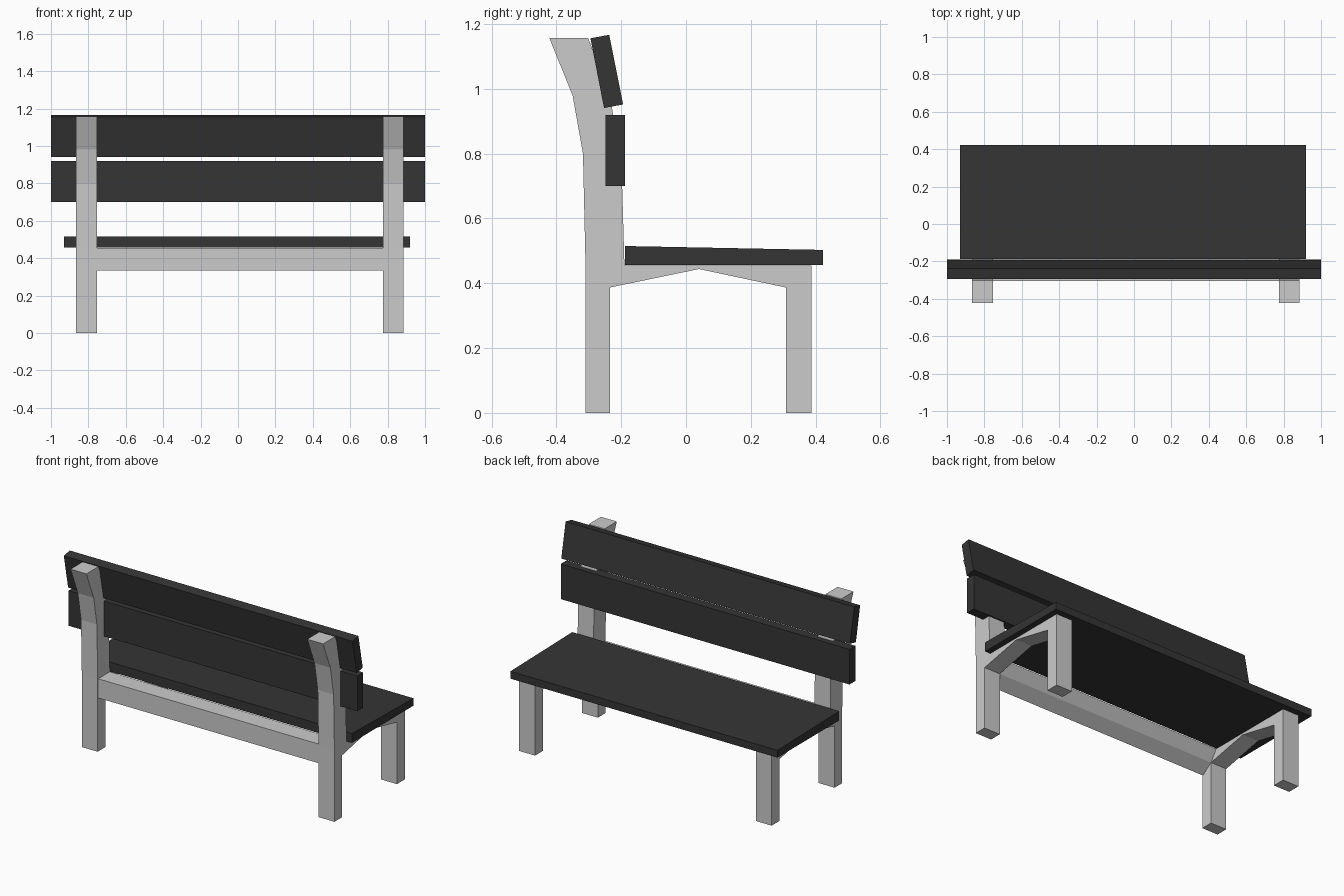
import bpy, bmesh

if "Cube" in bpy.data.objects:
    bpy.data.objects.remove(bpy.data.objects["Cube"])

dark = bpy.data.materials.new("dark_plank")
dark.diffuse_color = (0.035, 0.035, 0.035, 1)
dark.use_nodes = True
dark.node_tree.nodes["Principled BSDF"].inputs["Base Color"].default_value = dark.diffuse_color


def extrude_x(name, profile, x0, x1, material=None):
    """Closed (y, z) profile extruded along x from x0 to x1."""
    bm = bmesh.new()
    face = bm.faces.new([bm.verts.new((x0, y, z)) for y, z in profile])
    ext = bmesh.ops.extrude_face_region(bm, geom=[face])["geom"]
    verts = [g for g in ext if isinstance(g, bmesh.types.BMVert)]
    bmesh.ops.translate(bm, verts=verts, vec=(x1 - x0, 0, 0))
    bmesh.ops.recalc_face_normals(bm, faces=bm.faces)
    mesh = bpy.data.meshes.new(name)
    bm.to_mesh(mesh)
    bm.free()
    if material:
        mesh.materials.append(material)
    obj = bpy.data.objects.new(name, mesh)
    bpy.context.collection.objects.link(obj)
    return obj


# Side frames: front leg, arched seat bearer and curved back post in one outline
frame = [
    (-0.31, 0), (-0.235, 0), (-0.235, 0.387), (0.04, 0.444), (0.308, 0.387),
    (0.308, 0), (0.387, 0), (0.387, 0.455), (-0.19, 0.455), (-0.197, 0.70),
    (-0.205, 0.80), (-0.235, 0.98), (-0.302, 1.157), (-0.422, 1.157),
    (-0.35, 0.98), (-0.318, 0.80), (-0.31, 0.45),
]
for side, x0, x1 in (("left", -0.865, -0.755), ("right", 0.775, 0.885)):
    extrude_x(f"{side}_frame", frame, x0, x1)

# Rear rail joining the frames, with a bevelled underside
rail = [(-0.305, 0.335), (-0.235, 0.387), (-0.19, 0.455), (-0.305, 0.455)]
extrude_x("rear_rail", rail, -0.755, 0.775)

# Seat, slightly thicker at the back
seat = [(-0.188, 0.457), (0.423, 0.457), (0.423, 0.503), (-0.188, 0.515)]
extrude_x("seat", seat, -0.93, 0.92, dark)

# Backrest planks: upright lower one, tilted upper one
lower = [(-0.248, 0.70), (-0.189, 0.70), (-0.189, 0.92), (-0.248, 0.92)]
upper = [(-0.253, 0.941), (-0.194, 0.952), (-0.237, 1.167), (-0.295, 1.156)]
extrude_x("lower_back_plank", lower, -1, 1, dark)
extrude_x("upper_back_plank", upper, -1, 1, dark)
